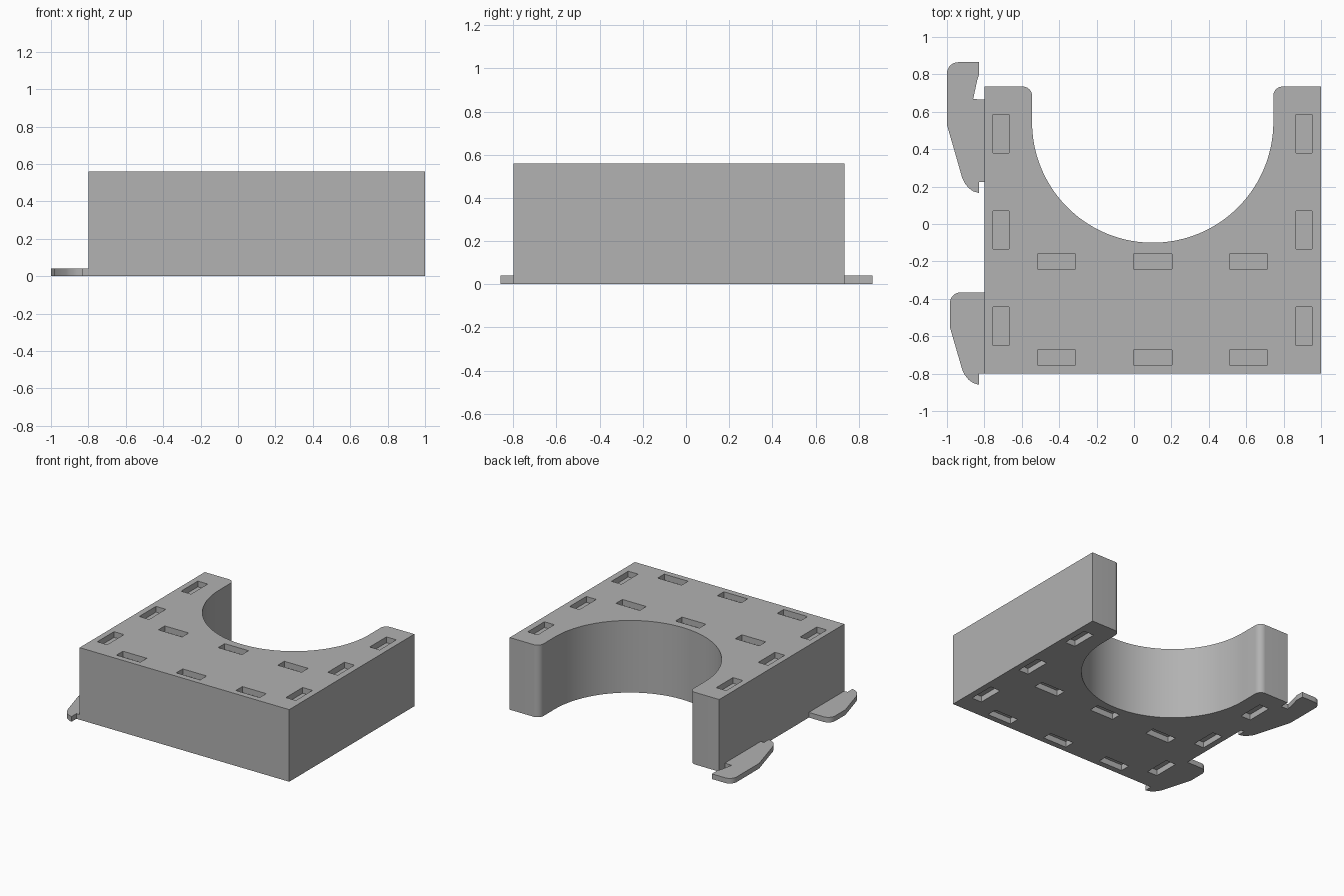
import bpy, bmesh
from math import radians, sin, cos
from mathutils import Vector, Matrix

cube = bpy.data.objects.get("Cube")
if cube:
    bpy.data.objects.remove(cube, do_unlink=True)

HEIGHT, CLIP_HEIGHT, SLOT_DEPTH = 0.56, 0.04, 0.045

grey = bpy.data.materials.new("light grey plastic")
grey.use_nodes = True
colour = (0.445, 0.445, 0.445, 1)
grey.diffuse_color = colour
grey.node_tree.nodes["Principled BSDF"].inputs["Base Color"].default_value = colour


def add_object(name, bm):
    mesh = bpy.data.meshes.new(name)
    bmesh.ops.recalc_face_normals(bm, faces=bm.faces)
    bm.to_mesh(mesh)
    bm.free()
    mesh.materials.append(grey)
    obj = bpy.data.objects.new(name, mesh)
    bpy.context.collection.objects.link(obj)
    return obj


def arc(cx, cy, r, start, end, steps):
    angles = [radians(start + (end - start) * i / steps) for i in range(steps + 1)]
    return [(cx + r * cos(a), cy + r * sin(a)) for a in angles]


def extrude_outline(name, points, height):
    bm = bmesh.new()
    face = bm.faces.new([bm.verts.new((x, y, 0)) for x, y in points])
    top = bmesh.ops.extrude_face_region(bm, geom=[face])["geom"]
    verts = [v for v in top if isinstance(v, bmesh.types.BMVert)]
    bmesh.ops.translate(bm, verts=verts, vec=(0, 0, height))
    return add_object(name, bm)


def smooth(obj):
    bpy.ops.object.select_all(action="DESELECT")
    obj.select_set(True)
    bpy.context.view_layer.objects.active = obj
    bpy.ops.object.shade_smooth_by_angle(angle=radians(30))


# Block with a round cradle open to the back
outline = [(-0.8, -0.8), (1, -0.8), (1, 0.735)]
outline += arc(0.795, 0.685, 0.05, 90, 180, 10)
outline += arc(0.1, 0.545, 0.645, 0, -180, 72)
outline += arc(-0.595, 0.685, 0.05, 0, 90, 10)
outline += [(-0.8, 0.735)]
block = extrude_outline("cradle_block", outline, HEIGHT)

# Shallow slots in the top and the underside
slots = [(x, y, 0.085, 0.205) for x in (-0.712, 0.908) for y in (0.482, -0.032, -0.546)]
slots += [(x, y, 0.205, 0.08) for x in (-0.414, 0.1, 0.612) for y in (-0.2, -0.714)]
bm = bmesh.new()
for x, y, w, d in slots:
    for z in (0, HEIGHT):
        place = Matrix.Translation((x, y, z)) @ Matrix.Diagonal((w, d, SLOT_DEPTH * 2, 1))
        bmesh.ops.create_cube(bm, size=1, matrix=place)
cutter = add_object("slot_cutter", bm)
cutter.hide_render = True

cut = block.modifiers.new("slots", "BOOLEAN")
cut.operation = "DIFFERENCE"
cut.solver = "EXACT"
cut.object = cutter
bpy.context.view_layer.objects.active = block
bpy.ops.object.modifier_apply(modifier=cut.name)
bpy.data.objects.remove(cutter, do_unlink=True)
smooth(block)


def hook_tip(shift):
    """Curved lower end of a clip, ending in a small barb."""
    points = [(-0.918, 0.245), (-0.905, 0.218), (-0.885, 0.193), (-0.86, 0.175),
              (-0.828, 0.165), (-0.828, 0.225), (-0.8, 0.225)]
    return [(x, y + shift) for x, y in points]


# Flat clips along the right side
back = [(-0.8, 0.665), (-0.86, 0.668), (-0.838, 0.77), (-0.828, 0.8), (-0.828, 0.865)]
back += arc(-0.94, 0.805, 0.06, 90, 180, 8) + [(-1, 0.53)] + hook_tip(0)
smooth(extrude_outline("back_clip", back, CLIP_HEIGHT))

front = [(-0.8, -0.365)] + arc(-0.925, -0.425, 0.06, 90, 180, 8)
front += [(-0.985, -0.55)] + hook_tip(-1.025)
smooth(extrude_outline("front_clip", front, CLIP_HEIGHT))
